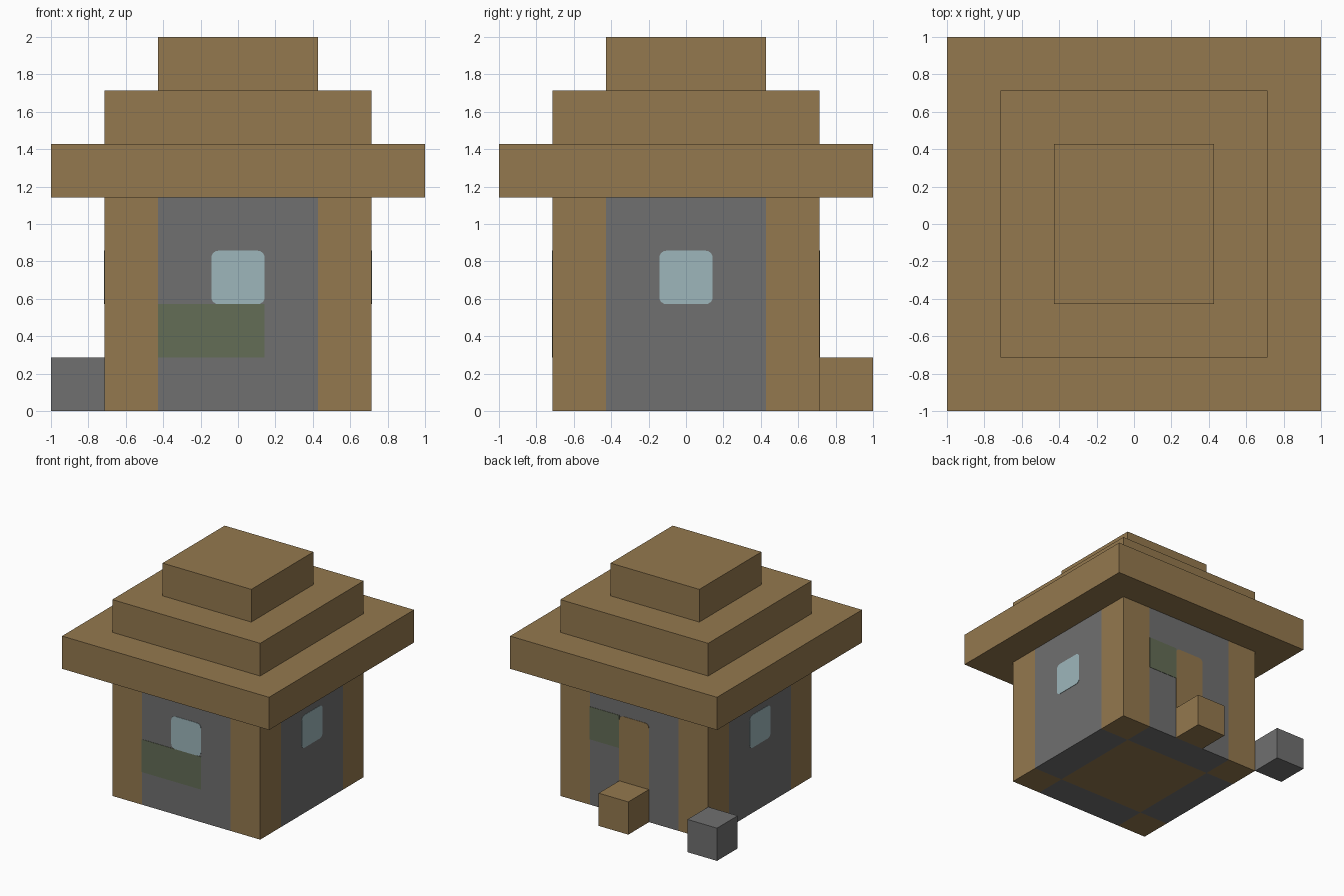
import bpy
import bmesh
from math import pi, cos, sin
from mathutils import Matrix, Vector

if "Cube" in bpy.data.objects:
    bpy.data.objects.remove(bpy.data.objects["Cube"], do_unlink=True)

U = 2 / 7            # edge of one building block
PLATE = 0.003        # thickness of the flush details


def make_material(name, rgb):
    mat = bpy.data.materials.new(name)
    mat.use_nodes = True
    mat.diffuse_color = (*rgb, 1)
    mat.node_tree.nodes["Principled BSDF"].inputs["Base Color"].default_value = (*rgb, 1)
    return mat


wood = make_material("brown wood", (0.296, 0.190, 0.077))
stone = make_material("grey stone", (0.162, 0.162, 0.162))
moss = make_material("mossy green", (0.127, 0.153, 0.093))
glass = make_material("pale blue glass", (0.337, 0.468, 0.500))


def finish(name, bm, mat):
    bmesh.ops.recalc_face_normals(bm, faces=bm.faces)
    mesh = bpy.data.meshes.new(name)
    bm.to_mesh(mesh)
    bm.free()
    mesh.materials.append(mat)
    obj = bpy.data.objects.new(name, mesh)
    bpy.context.collection.objects.link(obj)
    return obj


def block(name, centre, size, mat):
    """Box given in block units; centre is the middle of its base."""
    bm = bmesh.new()
    bmesh.ops.create_cube(bm, size=U)
    bmesh.ops.scale(bm, vec=size, verts=bm.verts)
    x, y, z = centre
    bmesh.ops.translate(bm, vec=Vector((x, y, z + size[2] / 2)) * U, verts=bm.verts)
    return finish(name, bm, mat)


def plate(name, turn, left, right, low, high, mat, top=0.0, bottom=0.0):
    """Thin panel on the wall reached by turning the front by quarter turns."""
    corners = [(right, high, -1, -1, top), (left, high, 1, -1, top),
               (left, low, 1, 1, bottom), (right, low, -1, 1, bottom)]
    bm = bmesh.new()
    verts = []
    for i, (u, v, su, sv, r) in enumerate(corners):
        steps = 4 if r else 0
        for s in range(steps + 1):
            a = (i + s / max(steps, 1)) * pi / 2
            verts.append(bm.verts.new(((u + r * (su + cos(a))) * U if r else u * U,
                                       -2.5 * U - PLATE,
                                       (v + r * (sv + sin(a))) * U if r else v * U)))
    face = bm.faces.new(verts)
    new = bmesh.ops.extrude_face_region(bm, geom=[face])["geom"]
    bmesh.ops.translate(bm, vec=(0, PLATE * 2, 0),
                        verts=[g for g in new if isinstance(g, bmesh.types.BMVert)])
    bmesh.ops.rotate(bm, matrix=Matrix.Rotation(turn * pi / 2, 3, "Z"), verts=bm.verts)
    return finish(name, bm, mat)


# Corner posts
for x, side in ((-2, "right"), (2, "left")):
    for y, end in ((-2, "front"), (2, "back")):
        block(f"{end}_{side}_post", (x, y, 0), (1, 1, 4), wood)

# Stone walls between the posts, and the wooden floor
block("front_wall", (0, -2, 0), (3, 1, 4), stone)
block("back_wall", (0, 2, 0), (3, 1, 4), stone)
block("left_wall", (2, 0, 0), (1, 3, 4), stone)
block("right_wall", (-2, 0, 0), (1, 3, 4), stone)
block("floor", (0, 0, 0), (3, 3, 1), wood)

# Stepped roof
for i, width in enumerate((7, 5, 3)):
    block(f"roof_tier_{i + 1}", (0, 0, 4 + i), (width, width, 1), wood)

# Windows on three walls
for turn, side in ((0, "front"), (1, "left"), (3, "right")):
    plate(f"{side}_window", turn, -0.5, 0.5, 2, 3, glass, top=0.13, bottom=0.13)

# Door and mossy patches
plate("door", 2, -0.5, 0.5, 0, 3, wood, top=0.13)
plate("front_moss", 0, -1.5, 0.5, 1, 2, moss)
plate("back_moss", 2, -1.5, -0.5, 2, 3, moss)

# Doorstep and loose stone at the back
block("doorstep", (0, 3, 0), (1, 1, 1), wood)
block("loose_stone", (-3, 3, 0), (1, 1, 1), stone)
